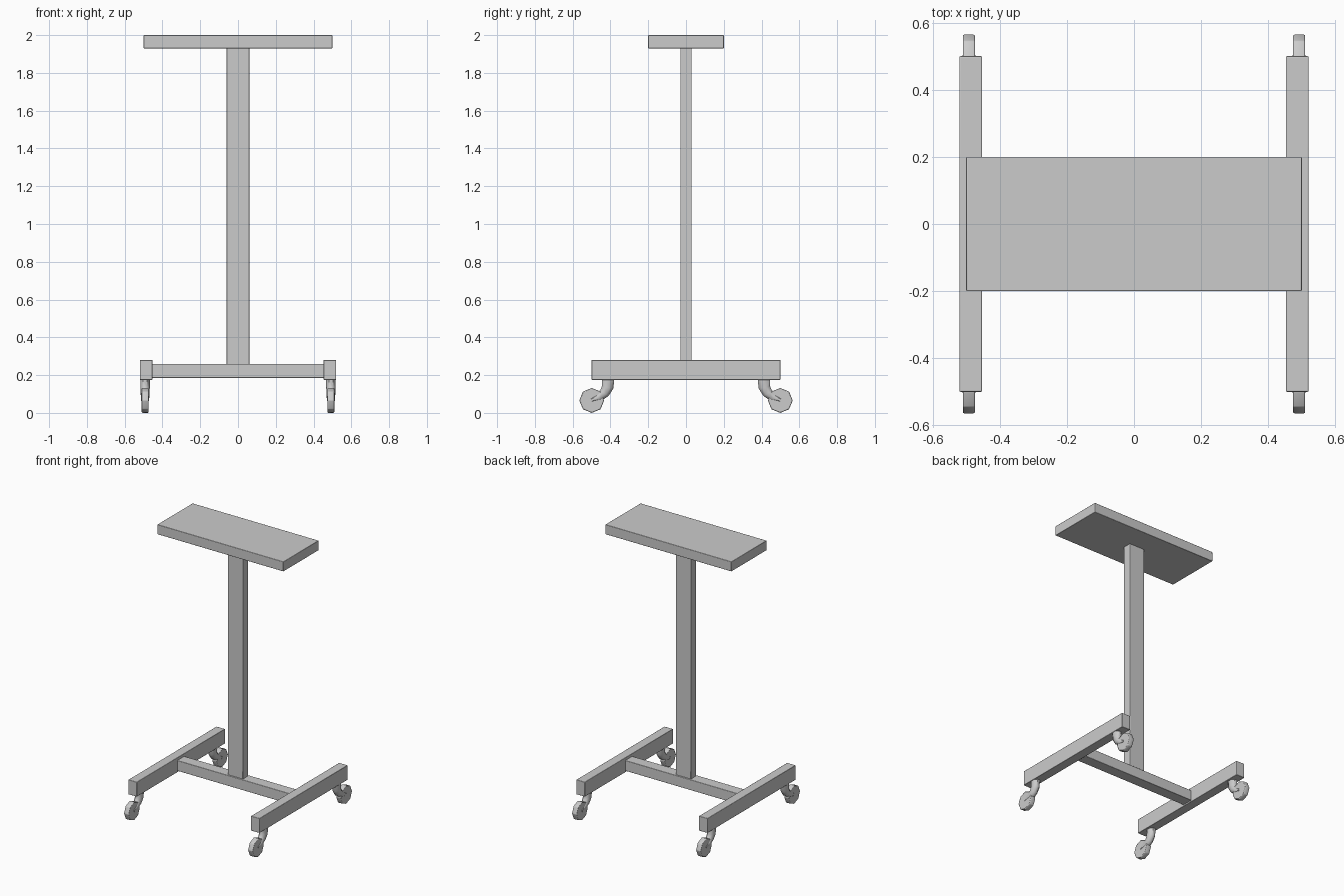
import bpy, bmesh, math
from mathutils import Matrix

if "Cube" in bpy.data.objects:
    bpy.data.objects.remove(bpy.data.objects["Cube"])


def finish(name, bm, bevel=0.0):
    bmesh.ops.recalc_face_normals(bm, faces=bm.faces[:])
    me = bpy.data.meshes.new(name)
    bm.to_mesh(me)
    bm.free()
    ob = bpy.data.objects.new(name, me)
    bpy.context.collection.objects.link(ob)
    if bevel:
        mod = ob.modifiers.new("soft_edges", 'BEVEL')
        mod.width = bevel
        mod.segments = 2
    bpy.ops.object.select_all(action='DESELECT')
    bpy.context.view_layer.objects.active = ob
    ob.select_set(True)
    bpy.ops.object.shade_smooth_by_angle(angle=math.radians(50))
    return ob


def box(name, x, y, z, bevel=0.003):
    bm = bmesh.new()
    bmesh.ops.create_cube(bm, size=1)
    for v in bm.verts:
        v.co = [r[0] + (c + 0.5) * (r[1] - r[0]) for c, r in zip(v.co, (x, y, z))]
    return finish(name, bm, bevel)


# Fork centre line: (y, z, half thickness in profile, half width in x, tilt)
FORK = [(0.412, 0.178, 0.032, 0.025, 0), (0.415, 0.135, 0.031, 0.025, 10),
        (0.432, 0.105, 0.027, 0.023, 35), (0.460, 0.083, 0.022, 0.022, 60),
        (0.500, 0.068, 0.013, 0.021, 75)]


def fork(name, cx, sy):
    bm = bmesh.new()
    rings = []
    for y, z, t, w, deg in FORK:
        a = math.radians(deg)
        ring = []
        for i in range(8):
            b = math.tau * (i + 0.5) / 8
            u, v = t * math.cos(b) / 0.924, w * math.sin(b) / 0.924
            ring.append(bm.verts.new((cx + v, sy * (y + u * math.cos(a)),
                                      z + u * math.sin(a))))
        rings.append(ring)
    for r, s in zip(rings, rings[1:]):
        for i in range(8):
            j = (i + 1) % 8
            bm.faces.new((r[i], r[j], s[j], s[i]))
    bm.faces.new(rings[0])
    bm.faces.new(rings[-1])
    finish(name, bm)


def wheel(name, cx, sy):
    bm = bmesh.new()
    place = Matrix.Translation((cx, sy * 0.499, 0.066)) @ Matrix.Rotation(math.pi / 2, 4, 'Y')
    bmesh.ops.create_cone(bm, cap_ends=True, segments=8, radius1=0.066,
                          radius2=0.066, depth=0.036, matrix=place)
    finish(name, bm, 0.004)


# Top board, post and base crossbar
box("top_board", (-0.5, 0.5), (-0.2, 0.2), (1.93, 2.0))
box("post", (-0.06, 0.06), (-0.03, 0.03), (0.255, 1.935))
box("crossbar", (-0.46, 0.46), (-0.04, 0.04), (0.185, 0.26))

# Feet with a caster at each end
for side, sx in (("left", -1), ("right", 1)):
    xs = sorted((sx * 0.453, sx * 0.52))
    box(side + "_foot", xs, (-0.5, 0.5), (0.175, 0.28))
    for end, sy in (("front", -1), ("back", 1)):
        fork(f"{end}_{side}_caster_fork", sx * 0.492, sy)
        wheel(f"{end}_{side}_caster_wheel", sx * 0.492, sy)
